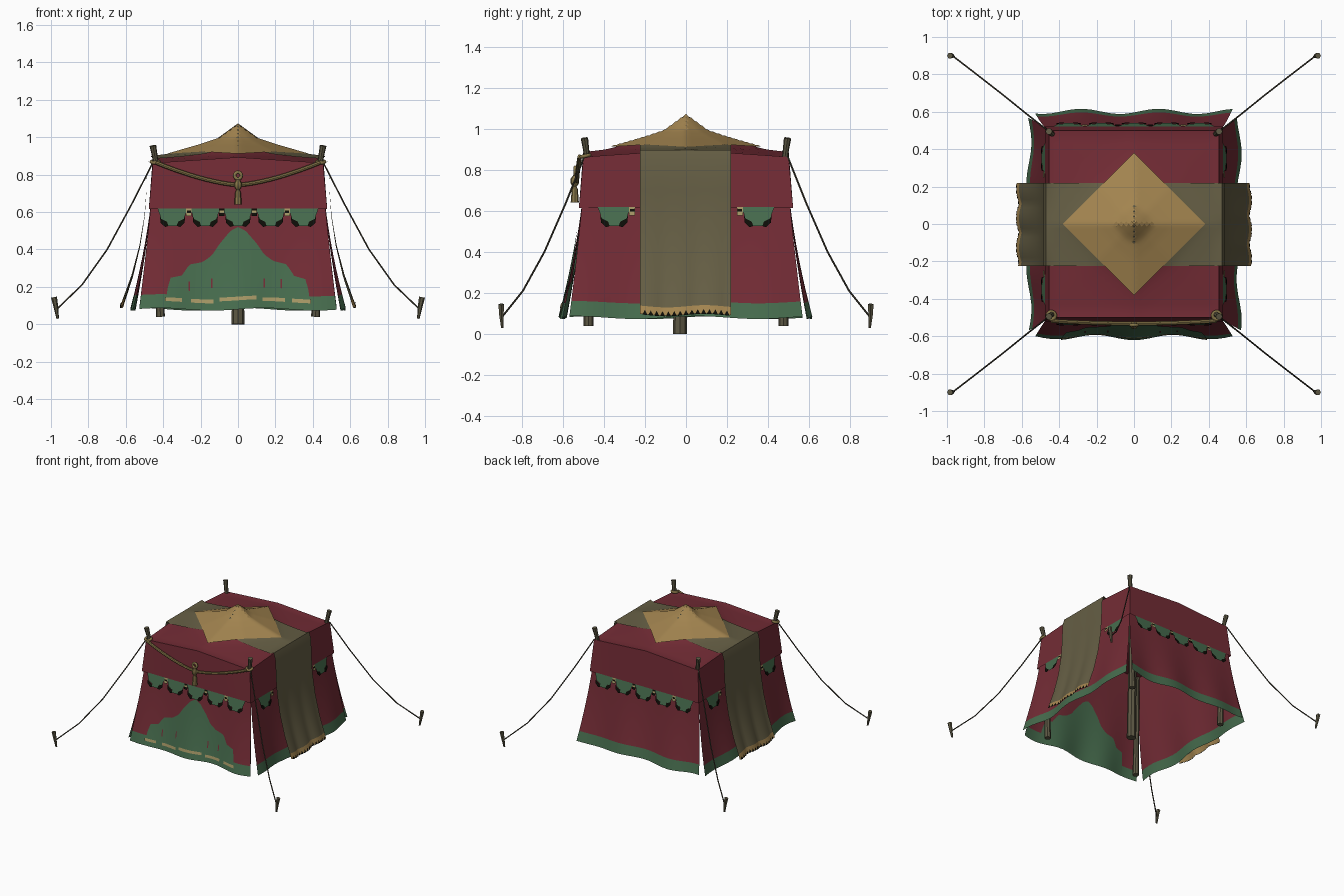
import bpy, math
from mathutils import Vector

if "Cube" in bpy.data.objects:
    bpy.data.objects.remove(bpy.data.objects["Cube"])


def material(name, r, g, b):
    m = bpy.data.materials.new(name)
    m.diffuse_color = (r, g, b, 1)
    m.use_nodes = True
    m.node_tree.nodes["Principled BSDF"].inputs["Base Color"].default_value = m.diffuse_color
    return m


CRIMSON = material("crimson cloth", 0.172, 0.025, 0.036)
GREEN = material("green cloth", 0.062, 0.150, 0.075)
GOLD = material("gold cloth", 0.370, 0.235, 0.080)
OLIVE = material("olive cloth", 0.130, 0.112, 0.058)
WOOD = material("weathered wood", 0.110, 0.098, 0.058)
ROPE = material("golden rope", 0.240, 0.180, 0.065)
CORD = material("dark cord", 0.055, 0.048, 0.032)
PALE = material("pale trim", 0.380, 0.310, 0.130)
BLACK = material("black edging", 0.004, 0.004, 0.002)


def build(name, verts, faces, mats, ids=None, angle=35):
    me = bpy.data.meshes.new(name)
    me.from_pydata([tuple(v) for v in verts], [], faces)
    for m in mats:
        me.materials.append(m)
    if ids:
        me.polygons.foreach_set("material_index", ids)
    me.shade_smooth()
    me.set_sharp_from_angle(angle=math.radians(angle))
    ob = bpy.data.objects.new(name, me)
    bpy.context.collection.objects.link(ob)
    return ob


def sheet(name, rows, mats, rule=None, angle=35):
    """Cloth sheet from equal rows of points; rule(row, col) picks the material."""
    n = len(rows[0])
    faces, ids = [], []
    for r in range(len(rows) - 1):
        for c in range(n - 1):
            faces.append((r * n + c, r * n + c + 1, (r + 1) * n + c + 1, (r + 1) * n + c))
            ids.append(rule(r, c) if rule else 0)
    return build(name, [p for row in rows for p in row], faces, mats, ids, angle)


def tube(name, pts, radii, mat, n=8):
    pts = [Vector(p) for p in pts]
    if isinstance(radii, (int, float)):
        radii = [radii] * len(pts)
    verts, faces = [], []
    for i, p in enumerate(pts):
        t = (pts[min(i + 1, len(pts) - 1)] - pts[max(i - 1, 0)]).normalized()
        ref = Vector((0, 1, 0)) if abs(t.y) < 0.85 else Vector((1, 0, 0))
        a = t.cross(ref).normalized()
        b = t.cross(a)
        for k in range(n):
            q = 2 * math.pi * k / n
            verts.append(p + radii[i] * (math.cos(q) * a + math.sin(q) * b))
    for i in range(len(pts) - 1):
        for k in range(n):
            j = (k + 1) % n
            faces.append((i * n + k, i * n + j, (i + 1) * n + j, (i + 1) * n + k))
    faces += [tuple(range(n))[::-1], tuple(range(len(verts) - n, len(verts)))]
    return build(name, verts, faces, [mat])


def interp(tab, t):
    for (a, va), (b, vb) in zip(tab, tab[1:]):
        if t <= b:
            return va + (vb - va) * (t - a) / (b - a)
    return tab[-1][1]


def span(a, b, n):
    return [a + (b - a) * i / n for i in range(n + 1)]


def place(side, a, d, z):
    """Side 0 front, 1 right, 2 back, 3 left: a runs along the wall, d outward."""
    return [(a, -d, z), (d, a, z), (-a, d, z), (-d, -a, z)][side]


SIDES = ["front", "right", "back", "left"]
HALF = [0.448, 0.488]    # half width of wall top
DEPTH = [0.490, 0.450]   # distance of wall top from centre


def wall_pt(side, a, z, off=0.0):
    s = max(0, (0.865 - z) / 0.785)
    k = a / (HALF[side % 2] + 0.08)
    d = DEPTH[side % 2] + 0.112 * s ** 1.6 + 0.014 * s * s * math.cos(k * 8 + side)
    return place(side, a, d + off, z + 0.007 * s * s * math.sin(k * 6 + side))


# flared walls with green hem
for side in range(4):
    rows = []
    for z in [0.08, 0.155] + span(0.22, 0.865, 9):
        s = (0.865 - z) / 0.785
        w = HALF[side % 2] + 0.08 * s ** 1.2
        rows.append([wall_pt(side, w * u, z) for u in span(-1, 1, 24)])
    sheet(SIDES[side] + "_wall", rows, [CRIMSON, GREEN], lambda r, c: int(r == 0))

# green door panel on both faces of the front wall
door = [(0, 0.52), (0.04, 0.50), (0.10, 0.43), (0.14, 0.37), (0.19, 0.335),
        (0.26, 0.32), (0.30, 0.26), (0.36, 0.245), (0.385, 0.16), (0.39, 0.10)]
for name, off in [("door_outside", 0.006), ("door_inside", -0.006)]:
    rows = [[wall_pt(0, x, 0.085 + (interp(door, abs(x)) - 0.085) * v, off)
             for x in span(-0.39, 0.39, 52)] for v in span(0, 1, 10)]
    sheet(name, rows, [GREEN])
# pale broken stripe along the door foot, with faint crimson slits
for i, (a, b) in enumerate([(-0.39, -0.30), (-0.25, -0.13), (-0.10, 0.10), (0.13, 0.25), (0.29, 0.39)]):
    z = 0.128 if i == 2 else 0.118
    sheet("door_stripe", [[wall_pt(0, x, zz, 0.010) for x in span(a, b, 8)]
                          for zz in (z, z + 0.02)], [PALE])
for x, z in [(-0.14, 0.20), (0.14, 0.19), (-0.26, 0.18), (0.23, 0.19)]:
    sheet("door_slit", [[wall_pt(0, x + d, zz, 0.009) for d in (-0.004, 0.004)]
                        for zz in (z, z + 0.05)], [CRIMSON])

# roof: peak with a nearly diamond-shaped fall, eaves arched in the middle
ROOF = [(0, 1.07), (0.11, 0.990), (0.2, 0.960), (0.38, 0.908), (0.5, 0.893), (0.87, 0.862)]


def roof_z(x, y):
    return interp(ROOF, max(abs(x), abs(y)) + 0.8 * min(abs(x), abs(y)))


rows = [[(0.455 * u, 0.5 * v, roof_z(0.455 * u, 0.5 * v) - (0.007 if max(abs(u), abs(v)) < 0.99 else 0))
         for u in span(-1, 1, 28)] for v in span(-1, 1, 28)]
sheet("roof", rows, [CRIMSON])

# gold diamond cap, following the roof
R = 0.38
rows = [[((u + v) * R / 2, (u - v) * R / 2, roof_z((u + v) * R / 2, (u - v) * R / 2) + 0.004)
         for u in span(-1, 1, 28)] for v in span(-1, 1, 28)]
sheet("gold_cap", rows, [GOLD], angle=20)

# valance panels with scallops hanging below
for side in range(4):
    w, d = (0.455, 0.5) if side % 2 == 0 else (0.5, 0.455)
    rows = []
    for f in span(0, 1, 4):
        g = 0.022 * (1 - f)
        rows.append([place(side, (w + g) * u, d + g, 0.615 + f * (roof_z(w * u, d) - 0.615))
                     for u in span(-1, 1, 16)])
    sheet(SIDES[side] + "_valance", rows, [CRIMSON])
    d += 0.022
    verts, faces, ids = [], [], []

    def poly(points, mid, mat, off=0):
        n = len(verts)
        verts.extend(place(side, mid + x, d + off + 0.2 * z, 0.618 - z) for x, z in points)
        faces.append(tuple(range(n, len(verts))))
        ids.append(mat)

    for i in range(-2, 3):
        mid = i * 0.175
        if side % 2 == 0 or abs(i) == 2:
            poly([(-0.08, 0.0), (-0.06, 0.055), (-0.03, 0.07), (-0.022, 0.092), (0.022, 0.092),
                  (0.03, 0.07), (0.06, 0.055), (0.08, 0)], mid, 0)
            for m in (-1, 1):
                poly([(m * 0.068, 0.035), (m * 0.06, 0.055), (m * 0.03, 0.07), (m * 0.022, 0.092),
                      (m * 0.04, 0.098), (m * 0.064, 0.075)], mid, 1, 0.002)
        if i in (-2, 1) or (side % 2 == 0 and i < 2):
            poly([(0.073, 0), (0.073, 0.04), (0.102, 0.04), (0.102, 0)], mid, 2 if i in (-2, 1) else 1, 0.002)
            poly([(0.076, 0.01), (0.076, 0.022), (0.099, 0.022), (0.099, 0.01)], mid,
                 1 if i in (-2, 1) else 2, 0.004)
    build(SIDES[side] + "_scallops", verts, faces, [GREEN, BLACK, PALE], ids)

# olive runner over the roof, hanging down both sides
side_path = [(0.470, 0.897), (0.486, 0.84), (0.490, 0.70), (0.498, 0.58), (0.522, 0.42),
             (0.560, 0.26), (0.601, 0.135), (0.614, 0.095)]


def runner_pt(x, z, y):
    k = max(0, (0.865 - z) / 0.78)
    return (x + math.copysign(0.016 * k * k * math.cos(y * 20 + x), x), y, z + 0.006 * k * math.sin(y * 17))


ys = span(-0.225, 0.22, 20)
rows = [[runner_pt(-x, z, y) for y in ys] for x, z in reversed(side_path)]
rows += [[(x, y, roof_z(x, y) + 0.006 * max(0, abs(x) / 0.44 - 0.5)) for y in ys]
         for x in span(-0.44, 0.44, 24)]
rows += [[runner_pt(x, z, y) for y in ys] for x, z in side_path]
last = len(rows) - 2
sheet("runner", rows, [OLIVE, GOLD], lambda r, c: int(r in (0, last)))
# dark jagged fringe on the runner hem
for m in (-1, 1):
    verts, faces = [], []
    for i, y in enumerate(span(-0.2, 0.2, 14)):
        verts += [runner_pt(m * 0.616, 0.092, y - 0.013), runner_pt(m * 0.616, 0.092, y + 0.013),
                  runner_pt(m * 0.612, 0.116, y)]
        faces.append((3 * i, 3 * i + 1, 3 * i + 2))
    build("runner_fringe", verts, faces, [BLACK])

# centre pole, corner poles, guy lines and stakes
tube("centre_pole", [(0, -0.03, 0), (0, -0.02, 0.5), (0, 0, 1.03)], [0.034, 0.03, 0.024], WOOD)
for sx in (-1, 1):
    for sy in (-1, 1):
        tube("corner_pole", [(sx * 0.415, sy * 0.475, 0.04), (sx * 0.435, sy * 0.480, 0.84),
                             (sx * 0.445, sy * 0.487, 0.90), (sx * 0.455, sy * 0.495, 0.955)],
             [0.024, 0.015, 0.015, 0.018], WOOD)
        tube("guy_line", [(sx * 0.455, sy * 0.495, 0.865), (sx * 0.57, sy * 0.585, 0.64),
                          (sx * 0.70, sy * 0.69, 0.40), (sx * 0.835, sy * 0.795, 0.21),
                          (sx * 0.965, sy * 0.895, 0.085)], 0.0045, CORD, 5)
        tube("stake", [(sx * 0.964, sy * 0.895, 0.03), (sx * 0.975, sy * 0.90, 0.10),
                       (sx * 0.984, sy * 0.90, 0.145)], [0.007, 0.013, 0.016], WOOD, 6)


def ring(name, centre, r, thick, upright):
    bpy.ops.mesh.primitive_torus_add(location=centre, major_radius=r, minor_radius=thick,
                                     major_segments=14, minor_segments=6,
                                     rotation=(math.pi / 2 if upright else 0.2, 0, 0))
    ob = bpy.context.object
    ob.name = name
    ob.data.materials.append(ROPE)
    ob.data.shade_smooth()


# front swag rope with loops and tassel
tube("swag_rope", [(x, -0.518 - 0.014 * (1 - (x / 0.44) ** 2), 0.745 + 0.12 * (abs(x) / 0.44) ** 1.5)
                   for x in span(-0.44, 0.44, 20)], 0.011, ROPE)
for sx in (-1, 1):
    ring("pole_loop", (sx * 0.442, -0.490, 0.868), 0.021, 0.010, False)
ring("tassel_loop", (0, -0.54, 0.795), 0.018, 0.009, True)
tube("tassel", [(0, -0.54, 0.775), (0, -0.542, 0.755), (0, -0.542, 0.735), (0, -0.542, 0.718),
                (0, -0.542, 0.705), (0, -0.542, 0.64)],
     [0.008, 0.021, 0.021, 0.009, 0.015, 0.020], ROPE)
